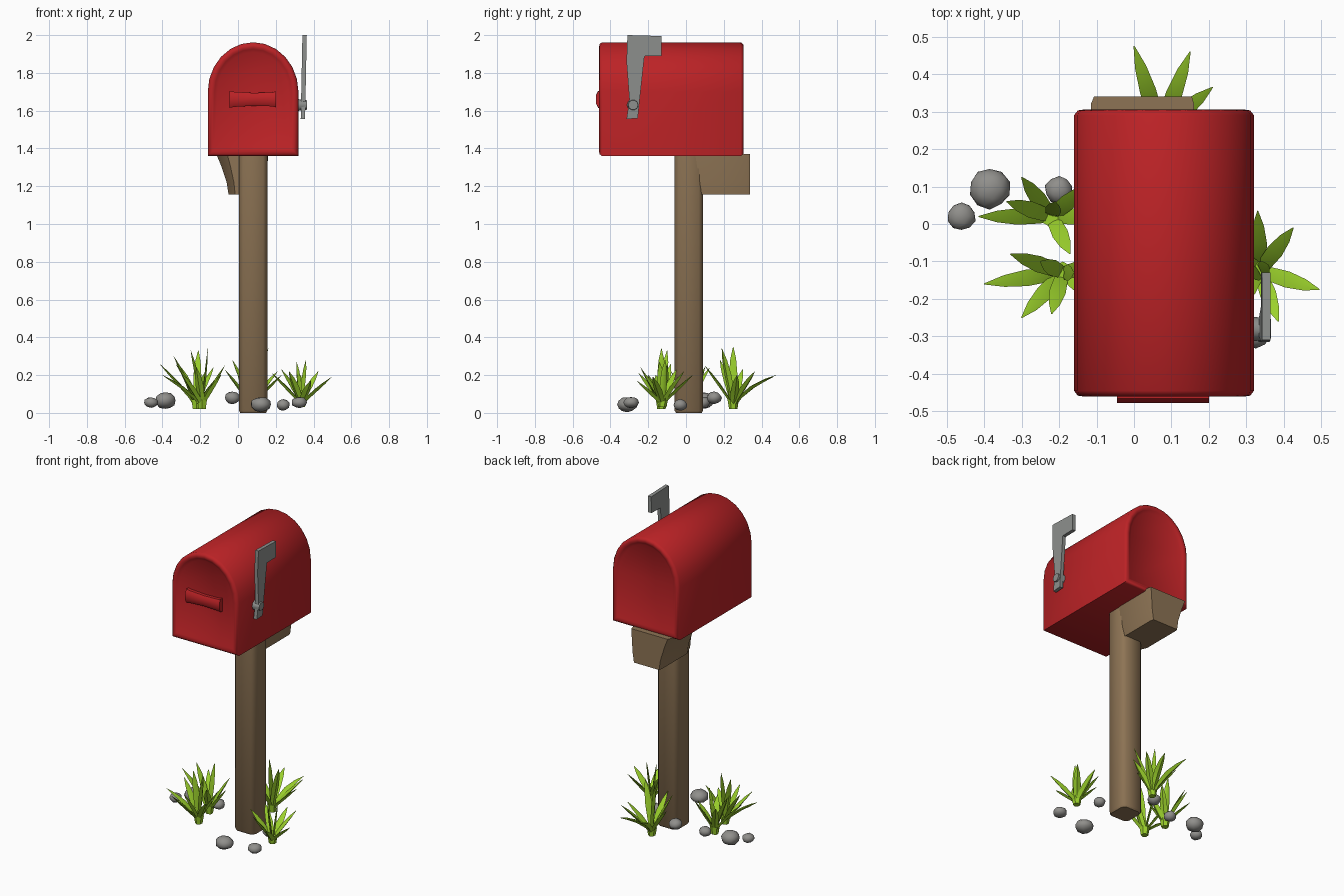
import bpy, bmesh, math, random
from mathutils import Vector, Matrix

if "Cube" in bpy.data.objects:
    bpy.data.objects.remove(bpy.data.objects["Cube"])

random.seed(4)

def mat(name, col):
    m = bpy.data.materials.new(name)
    m.diffuse_color = (*col, 1)
    m.use_nodes = True
    m.node_tree.nodes["Principled BSDF"].inputs["Base Color"].default_value = m.diffuse_color
    return m

RED = mat("red_paint", (0.50, 0.016, 0.019))
WOOD = mat("brown_wood", (0.27, 0.175, 0.09))
GREEN = mat("grass_green", (0.33, 0.64, 0.025))
STONE = mat("stone_grey", (0.28, 0.275, 0.26))
METAL = mat("flag_grey", (0.27, 0.28, 0.27))

def finish(bm, name, m, angle=40):
    bmesh.ops.recalc_face_normals(bm, faces=bm.faces)
    me = bpy.data.meshes.new(name)
    bm.to_mesh(me)
    bm.free()
    ob = bpy.data.objects.new(name, me)
    bpy.context.collection.objects.link(ob)
    me.materials.append(m)
    bpy.ops.object.select_all(action='DESELECT')
    ob.select_set(True)
    bpy.context.view_layer.objects.active = ob
    bpy.ops.object.shade_smooth_by_angle(angle=math.radians(angle))
    return ob

def loft(bm, rings, caps=True):
    """Skin closed rings of equal length."""
    vs = [[bm.verts.new(p) for p in r] for r in rings]
    n = len(vs[0])
    for a, b in zip(vs, vs[1:]):
        for i in range(n):
            bm.faces.new((a[i], a[(i + 1) % n], b[(i + 1) % n], b[i]))
    if caps:
        bm.faces.new(vs[0])
        bm.faces.new(vs[-1])

def box(bm, x0, x1, y0, y1, z0, z1, bevel):
    g = bmesh.ops.create_cube(bm, size=1)
    for v in g["verts"]:
        v.co = ((x0, x1)[v.co.x > 0], (y0, y1)[v.co.y > 0], (z0, z1)[v.co.z > 0])
    if bevel:
        es = list({e for v in g["verts"] for e in v.link_edges})
        bmesh.ops.bevel(bm, geom=es, offset=bevel, segments=2, profile=0.5, affect='EDGES')

# arched mailbox body: one profile lofted along y with rolled rims and recessed ends
def arch(y, inset):
    hw, z0 = 0.24 - inset, 1.36 + inset
    pts = [(0.08 - hw, z0), (0.08 + hw, z0)]
    for i in range(13):
        a = math.pi * i / 12
        pts.append((0.08 + hw * math.cos(a), 1.70 + (0.262 - inset) * math.sin(a)))
    return [(x, y, z) for x, z in pts]

bm = bmesh.new()
loft(bm, [arch(y, i) for y, i in (
    (-0.444, 0.052), (-0.455, 0.036), (-0.46, 0.024), (-0.458, 0.010), (-0.445, 0.0),
    (0.29, 0.0), (0.303, 0.010), (0.305, 0.024), (0.300, 0.036), (0.290, 0.052))])
finish(bm, "mailbox_body", RED, 50)

# door handle: bar that flares at both ends
bm = bmesh.new()
loft(bm, [[(x, -0.44, 1.66 - h), (x, -0.465, 1.66 - h), (x, -0.477, 1.66 - h * 0.5),
           (x, -0.477, 1.66 + h * 0.5), (x, -0.465, 1.66 + h), (x, -0.44, 1.66 + h)]
          for x, h in ((-0.045, 0.045), (-0.02, 0.04), (0.08, 0.034), (0.18, 0.037), (0.2, 0.042))])
finish(bm, "door_handle", RED)

# post with chamfered corners
bm = bmesh.new()
def square(z, r, c):
    k = r - c
    return [(0.08 + x, 0.015 + y, z) for x, y in
            ((-k, -r), (k, -r), (r, -k), (r, k), (k, r), (-k, r), (-r, k), (-r, -k))]
loft(bm, [square(0, 0.068, 0.022), square(0.012, 0.075, 0.022), square(1.365, 0.075, 0.022)])
finish(bm, "post", WOOD, 50)

# bracket under the box, wider at the top on the left side
bm = bmesh.new()
def bracket_ring(y, s):
    return [(0.05 + (x - 0.05) * s, y, z) for x, z in
            ((-0.115, 1.37), (-0.09, 1.31), (-0.06, 1.22), (-0.05, 1.155),
             (0.14, 1.155), (0.15, 1.22), (0.16, 1.37))]
loft(bm, [bracket_ring(-0.02, 0.65), bracket_ring(0.06, 1.0), bracket_ring(0.32, 1.0), bracket_ring(0.34, 0.95)])
finish(bm, "bracket", WOOD, 35)

# signal flag plate and pivot
bm = bmesh.new()
flag = [(-0.31, 2.0), (-0.13, 1.995), (-0.13, 1.89), (-0.22, 1.888), (-0.245, 1.66),
        (-0.255, 1.56), (-0.315, 1.555), (-0.30, 1.66), (-0.315, 1.86)]
loft(bm, [[(x + (z - 1.8) * 0.02, y, z) for y, z in flag] for x in (0.337, 0.36)])
finish(bm, "flag", METAL, 30)
bm = bmesh.new()
bmesh.ops.create_cone(bm, cap_ends=True, segments=10, radius1=0.034, radius2=0.026, depth=0.055,
                      matrix=Matrix.Translation((0.338, -0.28, 1.63)) @ Matrix.Rotation(math.pi / 2, 4, 'Y'))
finish(bm, "flag_pivot", METAL)

# grass blades: diamond-section leaves that arc outward from a clump base
def blade(bm, base, tip, w=0.022):
    base, tip = Vector(base), Vector(tip)
    out = Vector((tip.x - base.x, tip.y - base.y, 0))
    side = Vector((-out.y, out.x, 0)).normalized()
    rise = tip.z - base.z
    drop = max(0.0, 0.9 - rise / max(out.length, 0.01)) * 0.12
    rings = []
    for t, k in ((0, 0.65), (0.25, 0.85), (0.55, 1.0), (0.8, 0.7), (1, 0.06)):
        c = base + out * t ** 1.3 + Vector((0, 0, rise * t + drop * math.sin(math.pi * t)))
        n = Vector((-out.normalized().x * 0.6, -out.normalized().y * 0.6, 0.8)) * w * k * 0.4
        rings.append([c + side * w * k, c + n * 0.3, c - side * w * k, c - n * 1.6])
    loft(bm, rings)

clumps = {
    "grass_left_front": ((-0.19, -0.13, 0.03), [
        (-0.40, -0.16, 0.20), (-0.30, -0.25, 0.21), (-0.22, -0.24, 0.24), (-0.09, -0.20, 0.20),
        (-0.07, -0.10, 0.25), (-0.25, -0.10, 0.33), (-0.16, -0.13, 0.34), (-0.33, -0.08, 0.26)]),
    "grass_left_back": ((-0.22, 0.02, 0.03), [
        (-0.30, 0.125, 0.24), (-0.415, 0.02, 0.26), (-0.34, 0.06, 0.30), (-0.13, 0.10, 0.24),
        (-0.17, -0.08, 0.22), (-0.21, 0.06, 0.33), (-0.10, 0.02, 0.20)]),
    "grass_right": ((0.335, -0.125, 0.04), [
        (0.33, 0.035, 0.20), (0.425, -0.01, 0.22), (0.495, -0.175, 0.19), (0.385, -0.26, 0.17),
        (0.27, -0.23, 0.22), (0.18, -0.13, 0.21), (0.23, -0.05, 0.23), (0.36, -0.11, 0.28),
        (0.31, -0.14, 0.27)]),
    "grass_back": ((0.07, 0.25, 0.03), [
        (0.0, 0.475, 0.20), (0.15, 0.46, 0.19), (0.21, 0.365, 0.22), (-0.07, 0.30, 0.23),
        (-0.03, 0.18, 0.28), (0.06, 0.10, 0.25), (0.16, 0.19, 0.34), (0.05, 0.25, 0.35),
        (0.23, 0.27, 0.20)]),
}
for name, (base, tips) in clumps.items():
    bm = bmesh.new()
    for t in tips:
        blade(bm, base, t)
    bmesh.ops.create_cone(bm, cap_ends=True, segments=6, radius1=0.022, radius2=0.03, depth=0.05,
                          matrix=Matrix.Translation((base[0], base[1], base[2] + 0.015)))
    finish(bm, name, GREEN, 50)

# pebbles: (x, y, z, horizontal radius, vertical radius)
for i, (x, y, z, r, h) in enumerate((
        (-0.385, 0.095, 0.065, 0.055, 0.045), (-0.46, 0.02, 0.055, 0.038, 0.028),
        (-0.20, 0.09, 0.055, 0.038, 0.032), (-0.03, 0.15, 0.08, 0.04, 0.033),
        (0.12, -0.31, 0.045, 0.055, 0.04), (0.24, -0.03, 0.042, 0.036, 0.03),
        (0.325, -0.29, 0.055, 0.042, 0.03))):
    bm = bmesh.new()
    bmesh.ops.create_icosphere(bm, subdivisions=2, radius=1)
    for v in bm.verts:
        k = random.uniform(0.93, 1.05)
        v.co = (x + v.co.x * r * k, y + v.co.y * r * k, z + v.co.z * h * k)
    finish(bm, f"pebble_{i + 1}", STONE, 60)
